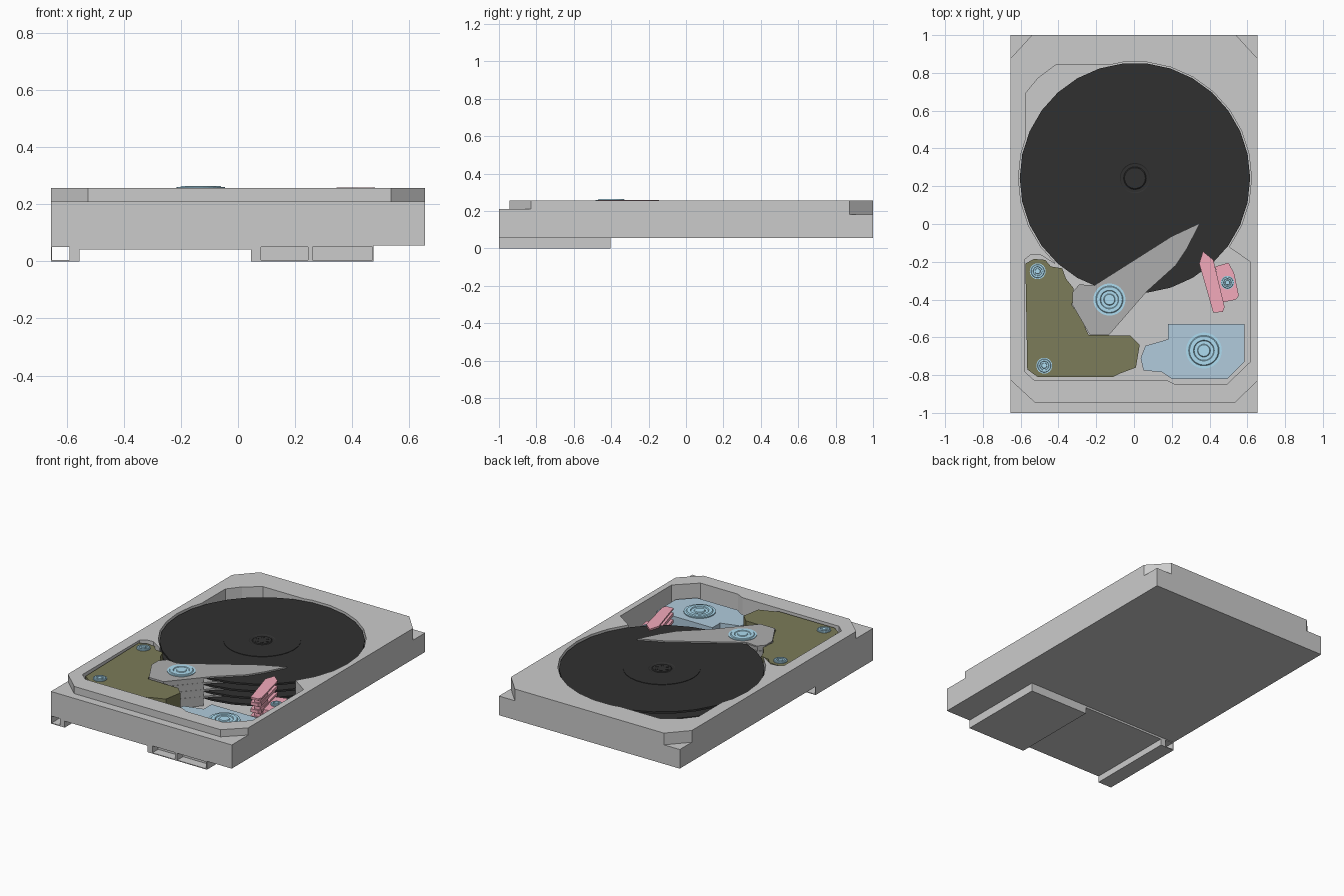
import bpy, bmesh, math

if "Cube" in bpy.data.objects:
    bpy.data.objects.remove(bpy.data.objects["Cube"])

def material(name, r, g, b):
    m = bpy.data.materials.new(name)
    m.diffuse_color = (r, g, b, 1)
    m.use_nodes = True
    m.node_tree.nodes["Principled BSDF"].inputs["Base Color"].default_value = m.diffuse_color
    return m

DARK = material("platter_dark", 0.03, 0.03, 0.03)
STEEL = material("arm_grey", 0.42, 0.42, 0.42)
OLIVE = material("olive", 0.2, 0.2, 0.1)
BLUE = material("light_blue", 0.42, 0.72, 0.88)
SLATE = material("slate_blue", 0.44, 0.6, 0.72)
PINK = material("pink", 0.9, 0.4, 0.5)

def finish(name, bm, mat=None):
    bmesh.ops.recalc_face_normals(bm, faces=bm.faces)
    me = bpy.data.meshes.new(name)
    bm.to_mesh(me)
    bm.free()
    ob = bpy.data.objects.new(name, me)
    bpy.context.collection.objects.link(ob)
    if mat:
        me.materials.append(mat)
    return ob

def prism(name, pts, z0, z1, mat=None):
    """Outline in the xy plane, extruded from z0 to z1."""
    bm = bmesh.new()
    face = bm.faces.new([bm.verts.new((x, y, z0)) for x, y in pts])
    ext = bmesh.ops.extrude_face_region(bm, geom=[face])["geom"]
    for v in ext:
        if isinstance(v, bmesh.types.BMVert):
            v.co.z = z1
    return finish(name, bm, mat)

def box(name, x0, x1, y0, y1, z0, z1, mat=None):
    return prism(name, [(x0, y0), (x1, y0), (x1, y1), (x0, y1)], z0, z1, mat)

def lathe(name, cx, cy, profile, mat, n=30):
    """Closed turned part; profile is (radius, z) from bottom to top."""
    bm = bmesh.new()
    rings = [[bm.verts.new((cx + r * math.cos(i * math.tau / n),
                            cy + r * math.sin(i * math.tau / n), z))
              for i in range(n)] for r, z in profile]
    for a, b in zip(rings, rings[1:]):
        for i in range(n):
            j = (i + 1) % n
            bm.faces.new((a[i], a[j], b[j], b[i]))
    bm.faces.new(rings[0])
    bm.faces.new(rings[-1])
    return finish(name, bm, mat)

def cut(ob, cutters):
    """Subtract the cutters from ob, then discard them."""
    for c in cutters:
        c.hide_render = True
        m = ob.modifiers.new("cut", "BOOLEAN")
        m.operation, m.solver, m.object = "DIFFERENCE", "EXACT", c
    dg = bpy.context.evaluated_depsgraph_get()
    me = bpy.data.meshes.new_from_object(ob.evaluated_get(dg))
    ob.modifiers.clear()
    ob.data = me
    for c in cutters:
        bpy.data.objects.remove(c)

def screw(name, cx, cy, r, z0, z1):
    lip = (z1 - z0) * 0.4
    lathe(name, cx, cy, [(r, z0), (r, z1 - lip), (r * 0.85, z1 - lip), (r * 0.8, z1),
                         (r * 0.58, z1), (r * 0.54, z1 - lip), (r * 0.36, z1 - lip),
                         (r * 0.32, z1)], BLUE)

CX, CY, FLOOR, TOP = 0.005, 0.243, 0.07, 0.257

# Casing: slab with the cavity and the stepped corners cut out
casing = box("casing", -0.655, 0.655, -1, 1, 0.055, TOP)
cut(casing, [
    lathe("c_platter", CX, CY, [(0.617, FLOOR), (0.617, 0.4)], None),
    prism("c_back", [(-0.41, 0.845), (0.08, 0.845), (0, 0.2), (-0.575, 0.2),
                     (-0.575, 0.69), (-0.51, 0.77)], FLOOR, 0.41),
    prism("c_front", [(0.50, -0.12), (0.615, -0.2), (0.615, -0.73), (0.49, -0.85),
                      (0.22, -0.85), (0.17, -0.825), (-0.53, -0.825), (-0.58, -0.78),
                      (-0.58, -0.19), (-0.55, -0.165), (-0.5, -0.16), (-0.42, -0.21),
                      (-0.3, 0), (0.4, 0)], FLOOR, 0.42),
    prism("c_ledge", [(-0.8, -1.1), (0.8, -1.1), (0.8, -0.691), (0.535, -0.945),
                      (-0.525, -0.945), (-0.8, -0.691)], 0.21, 0.4),
    prism("c_corner_l", [(-0.54, 1), (-0.655, 0.875), (-0.8, 0.875), (-0.8, 1.1), (-0.54, 1.1)], 0.18, 0.4),
    prism("c_corner_r", [(0.54, 1), (0.655, 0.875), (0.8, 0.875), (0.8, 1.1), (0.54, 1.1)], 0.18, 0.4),
])

# Connector blocks underneath the front
socket = box("connector_block", 0.045, 0.475, -1, -0.405, 0, 0.056)
cut(socket, [box("c_s1", 0.08, 0.245, -1.1, -0.94, 0.005, 0.05),
             box("c_s2", 0.26, 0.47, -1.1, -0.94, 0.005, 0.05)])
box("connector_plate", -0.555, 0.045, -1, -0.405, 0.042, 0.056)
jumper = box("jumper_channel", -0.655, -0.555, -1, -0.405, 0, 0.056)
cut(jumper, [box("c_j", -0.65, -0.59, -1.1, -0.3, 0.005, 0.05)])

# Platter stack, spindle and clamp
LEVELS = [0.245, 0.2, 0.155, 0.11]
for i, z in enumerate(LEVELS):
    lathe(f"platter_{i + 1}", CX, CY, [(0.61, z - 0.012), (0.61, z)], DARK)
lathe("spindle", CX, CY, [(0.2, FLOOR), (0.2, 0.24)], DARK)
lathe("platter_clamp", CX, CY, [(0.23, 0.244), (0.23, 0.248), (0.08, 0.248), (0.075, 0.245),
                                (0.06, 0.245), (0.055, 0.249)], DARK)
for i in range(6):
    a = i * math.tau / 6
    lathe(f"clamp_screw_{i + 1}", CX + 0.035 * math.cos(a), CY + 0.035 * math.sin(a),
          [(0.01, 0.248), (0.01, 0.251)], DARK, 8)

# Head arms, one above each platter, on a pivot block
ARM = [(0.35, 0.005), (0.2, -0.065), (-0.21, -0.325), (-0.29, -0.32), (-0.325, -0.36),
       (-0.325, -0.43), (-0.235, -0.585), (-0.13, -0.585), (0.07, -0.355),
       (0.22, -0.22), (0.28, -0.13)]
for i, z in enumerate(LEVELS):
    lo, hi = (0.247, 0.256) if i == 0 else (z + 0.01, z + 0.022)
    prism(f"head_arm_{i + 1}", ARM, lo, hi, STEEL)
prism("pivot_block", [(-0.23, -0.335), (-0.29, -0.325), (-0.32, -0.36), (-0.32, -0.43),
                      (-0.235, -0.58), (-0.13, -0.58), (0.03, -0.4), (0, -0.375),
                      (-0.1, -0.37)], FLOOR, 0.248, STEEL)
screw("pivot_cap", -0.13, -0.4, 0.085, 0.254, 0.263)

# Magnet bracket in the front left corner
prism("magnet_bracket", [(-0.575, -0.21), (-0.53, -0.185), (-0.47, -0.19), (-0.44, -0.225),
                         (-0.38, -0.235), (-0.36, -0.29), (-0.32, -0.34), (-0.328, -0.43),
                         (-0.28, -0.5), (-0.24, -0.588), (-0.02, -0.59), (0, -0.61),
                         (0.03, -0.64), (0.01, -0.76), (-0.07, -0.79), (-0.11, -0.81),
                         (-0.51, -0.81), (-0.565, -0.77)], FLOOR, 0.246, OLIVE)
screw("bracket_screw_back", -0.51, -0.25, 0.042, 0.245, 0.255)
screw("bracket_screw_front", -0.475, -0.75, 0.042, 0.245, 0.255)

# Flex cable block in the front right corner
prism("cable_block", [(0.18, -0.53), (0.585, -0.53), (0.585, -0.73), (0.495, -0.82),
                      (0.2, -0.82), (0.15, -0.785), (0.05, -0.775), (0.035, -0.71),
                      (0.06, -0.645), (0.18, -0.61)], FLOOR, 0.17, SLATE)
screw("cable_block_screw", 0.37, -0.67, 0.095, 0.169, 0.182)

# Parking ramp: base, post and a blade above each platter
prism("ramp_base", [(0.43, -0.225), (0.5, -0.205), (0.53, -0.26), (0.555, -0.38),
                    (0.54, -0.4), (0.47, -0.415)], FLOOR, 0.17, PINK)
prism("ramp_post", [(0.42, -0.33), (0.45, -0.33), (0.475, -0.45), (0.44, -0.46)], FLOOR, 0.25, PINK)
for i, z in enumerate(LEVELS):
    lo, hi = (0.247, 0.258) if i == 0 else (z + 0.006, z + 0.027)
    prism(f"ramp_blade_{i + 1}", [(0.365, -0.145), (0.42, -0.19), (0.48, -0.44), (0.47, -0.465),
                                  (0.42, -0.47), (0.345, -0.21)], lo, hi, PINK)
screw("ramp_screw", 0.495, -0.31, 0.036, 0.169, 0.18)
